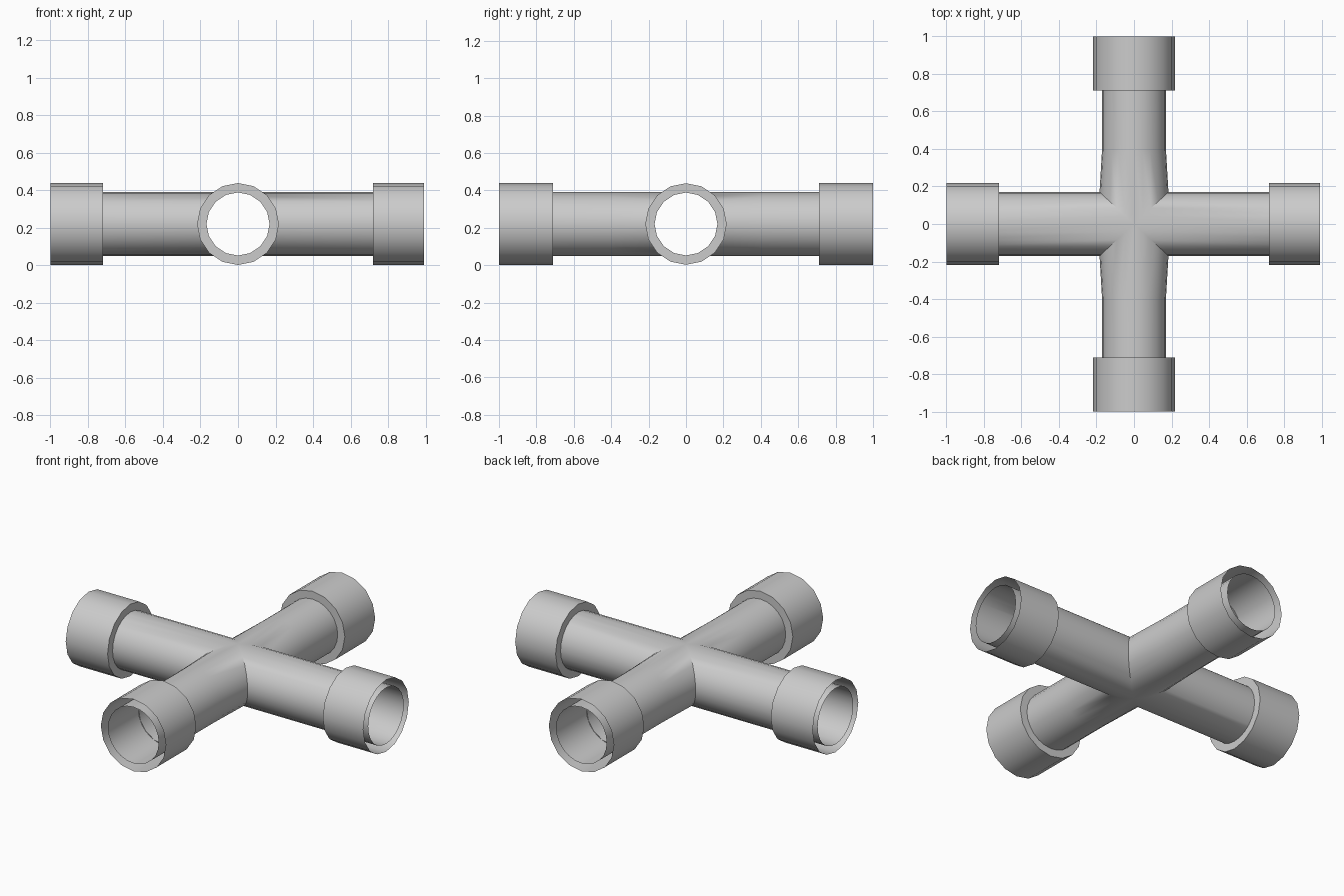
import bpy
import bmesh
from math import cos, sin, tau, radians

cube = bpy.data.objects.get("Cube")
if cube:
    bpy.data.objects.remove(cube, do_unlink=True)

AXIS_Z = 0.22
PIPE_R, COLLAR_R = 0.17, 0.218
FLARE = 1.08

grey = bpy.data.materials.new("plain_grey")
grey.use_nodes = True
GREY = (0.6, 0.6, 0.6, 1)
grey.diffuse_color = GREY
grey.node_tree.nodes["Principled BSDF"].inputs["Base Color"].default_value = GREY

# Each arm: name, axis, side, collar start, outer end
ARMS = [
    ("left", "x", 1, 0.72, 0.99),
    ("right", "x", -1, 0.72, 1.0),
    ("back", "y", 1, 0.71, 1.0),
    ("front", "y", -1, 0.71, 1.0),
]


def place(axis, side, along, across, up):
    """Turn arm coordinates into model coordinates."""
    if axis == "x":
        return (side * along, across, AXIS_Z + up)
    return (across, side * along, AXIS_Z + up)


def circle(radius, count):
    return [(radius * cos(tau * i / count), radius * sin(tau * i / count))
            for i in range(count)]


def bridge(bm, rings):
    """Join successive rings of points with quads."""
    loops = [[bm.verts.new(p) for p in ring] for ring in rings]
    for a, b in zip(loops, loops[1:]):
        for i in range(len(a)):
            j = (i + 1) % len(a)
            bm.faces.new((a[i], a[j], b[j], b[i]))


def finish(bm, name):
    bmesh.ops.remove_doubles(bm, verts=bm.verts, dist=0.0005)
    bmesh.ops.recalc_face_normals(bm, faces=bm.faces)
    mesh = bpy.data.meshes.new(name)
    bm.to_mesh(mesh)
    bm.free()
    mesh.materials.append(grey)
    obj = bpy.data.objects.new(name, mesh)
    bpy.context.collection.objects.link(obj)
    bpy.ops.object.select_all(action="DESELECT")
    obj.select_set(True)
    bpy.context.view_layer.objects.active = obj
    bpy.ops.object.shade_smooth_by_angle(angle=radians(35))


# Hollow cross of four pipes, mitred together at the middle
bm = bmesh.new()
profile = circle(PIPE_R, 24)
for name, axis, side, start, end in ARMS:
    if axis == "x":
        miter = [place(axis, side, abs(u) * FLARE, u, v) for u, v in profile]
        stations = (end,)
    else:
        miter = [place(axis, side, abs(u), u * FLARE, v) for u, v in profile]
        stations = (0.4, end)
    rings = [[place(axis, side, s, u, v) for u, v in profile] for s in stations]
    bridge(bm, [miter] + rings)
finish(bm, "cross_pipe")

# Open collars around the pipe ends, each with a flat shoulder
for name, axis, side, start, end in ARMS:
    bm = bmesh.new()
    rings = [[place(axis, side, s, u, v) for u, v in circle(r, 16)]
             for s, r in ((start, PIPE_R - 0.002), (start, COLLAR_R), (end, COLLAR_R))]
    bridge(bm, rings)
    finish(bm, name + "_collar")
